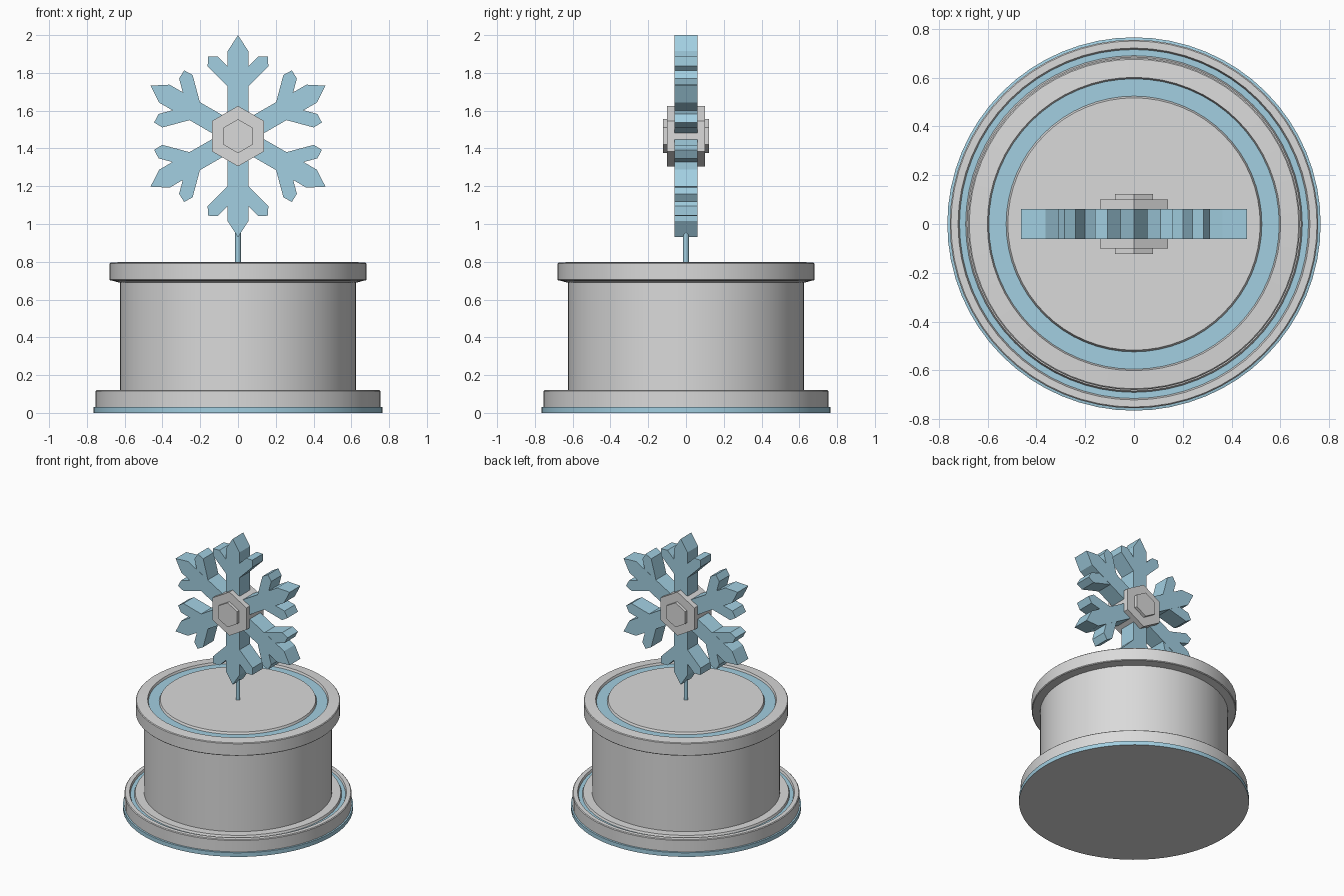
import bpy, bmesh, math
from mathutils import Matrix, Vector

if "Cube" in bpy.data.objects:
    bpy.data.objects.remove(bpy.data.objects["Cube"])


def material(name, rgb):
    m = bpy.data.materials.new(name)
    m.diffuse_color = (*rgb, 1)
    m.use_nodes = True
    m.node_tree.nodes["Principled BSDF"].inputs["Base Color"].default_value = m.diffuse_color
    return m


GREY = material("pale_grey", (0.70, 0.70, 0.70))
BLUE = material("ice_blue", (0.36, 0.62, 0.75))


def finish(name, bm, mats, smooth=False):
    bmesh.ops.recalc_face_normals(bm, faces=bm.faces[:])
    me = bpy.data.meshes.new(name)
    bm.to_mesh(me)
    bm.free()
    ob = bpy.data.objects.new(name, me)
    bpy.context.collection.objects.link(ob)
    for m in mats:
        me.materials.append(m)
    if smooth:
        bpy.ops.object.select_all(action='DESELECT')
        ob.select_set(True)
        bpy.context.view_layer.objects.active = ob
        bpy.ops.object.shade_smooth_by_angle(angle=math.radians(30))
    return ob


def lathe(name, profile, blue=(), mats=(GREY, BLUE), n=64):
    """Spin (r, z) points about z; profile segments listed in blue get the second material."""
    bm = bmesh.new()
    rings = []
    for r, z in profile:
        if r == 0:
            rings.append([bm.verts.new((0, 0, z))] * n)
        else:
            rings.append([bm.verts.new((r * math.cos(math.tau * i / n),
                                        r * math.sin(math.tau * i / n), z)) for i in range(n)])
    for s, (a, b) in enumerate(zip(rings, rings[1:])):
        for i in range(n):
            j = (i + 1) % n
            f = bm.faces.new(list(dict.fromkeys((a[i], a[j], b[j], b[i]))))
            f.material_index = int(s in blue)
    return finish(name, bm, mats, True)


def prism(bm, pts, half, turn):
    """Extrude an outline in the xz plane to both sides, turned about y and set on the flake centre."""
    place = Matrix.Translation((0, 0, 1.465)) @ Matrix.Rotation(turn, 4, 'Y')
    front, back = [[bm.verts.new(place @ Vector((x, y, z))) for x, z in pts]
                   for y in (-half, half)]
    bm.faces.new(front)
    bm.faces.new(back[::-1])
    for i in range(len(pts)):
        j = (i + 1) % len(pts)
        bm.faces.new((front[i], front[j], back[j], back[i]))


# Round foot with a blue lower band and a blue groove floor on top
lathe("base", [(0, 0), (0.765, 0), (0.765, 0.008), (0.765, 0.03), (0.755, 0.032),
               (0.755, 0.115), (0.75, 0.12), (0.721, 0.12), (0.715, 0.105),
               (0.69, 0.105), (0.684, 0.12), (0, 0.12)], blue=(1, 2, 3, 8))

# Main drum
lathe("drum", [(0, 0.11), (0.625, 0.11), (0.625, 0.70), (0, 0.70)])

# Overhanging cap with a blue groove floor
lathe("cap", [(0, 0.69), (0.63, 0.69), (0.665, 0.70), (0.675, 0.70), (0.68, 0.705),
              (0.68, 0.79), (0.675, 0.795), (0.601, 0.80), (0.595, 0.785),
              (0.524, 0.785), (0.517, 0.80), (0, 0.80)], blue=(8,))

# Thin stem holding the flake
lathe("stem", [(0, 0.79), (0.015, 0.79), (0.015, 0.98), (0, 0.98)], mats=(BLUE,), n=16)

# Six arms, each a pointed bar with two pointed side branches
bm = bmesh.new()
arm = [(-0.055, 0), (0.055, 0), (0.055, 0.45), (0, 0.535), (-0.055, 0.45)]
twig = [(-0.037, 0), (0.037, 0), (0.037, 0.19), (0, 0.225), (-0.037, 0.19)]
c = math.sqrt(0.5)
for k in range(6):
    turn = k * math.pi / 3
    prism(bm, arm, 0.062, turn)
    for side in (1, -1):
        prism(bm, [(side * c * (x + z), 0.262 + c * (z - x)) for x, z in twig], 0.0605, turn)
finish("snowflake_arms", bm, (BLUE,))

# Stepped hexagonal hub
for name, radius, half in (("hub", 0.16, 0.10), ("hub_button", 0.09, 0.122)):
    bm = bmesh.new()
    prism(bm, [(radius * math.sin(i * math.pi / 3), radius * math.cos(i * math.pi / 3))
               for i in range(6)], half, 0)
    finish(name, bm, (GREY,))
